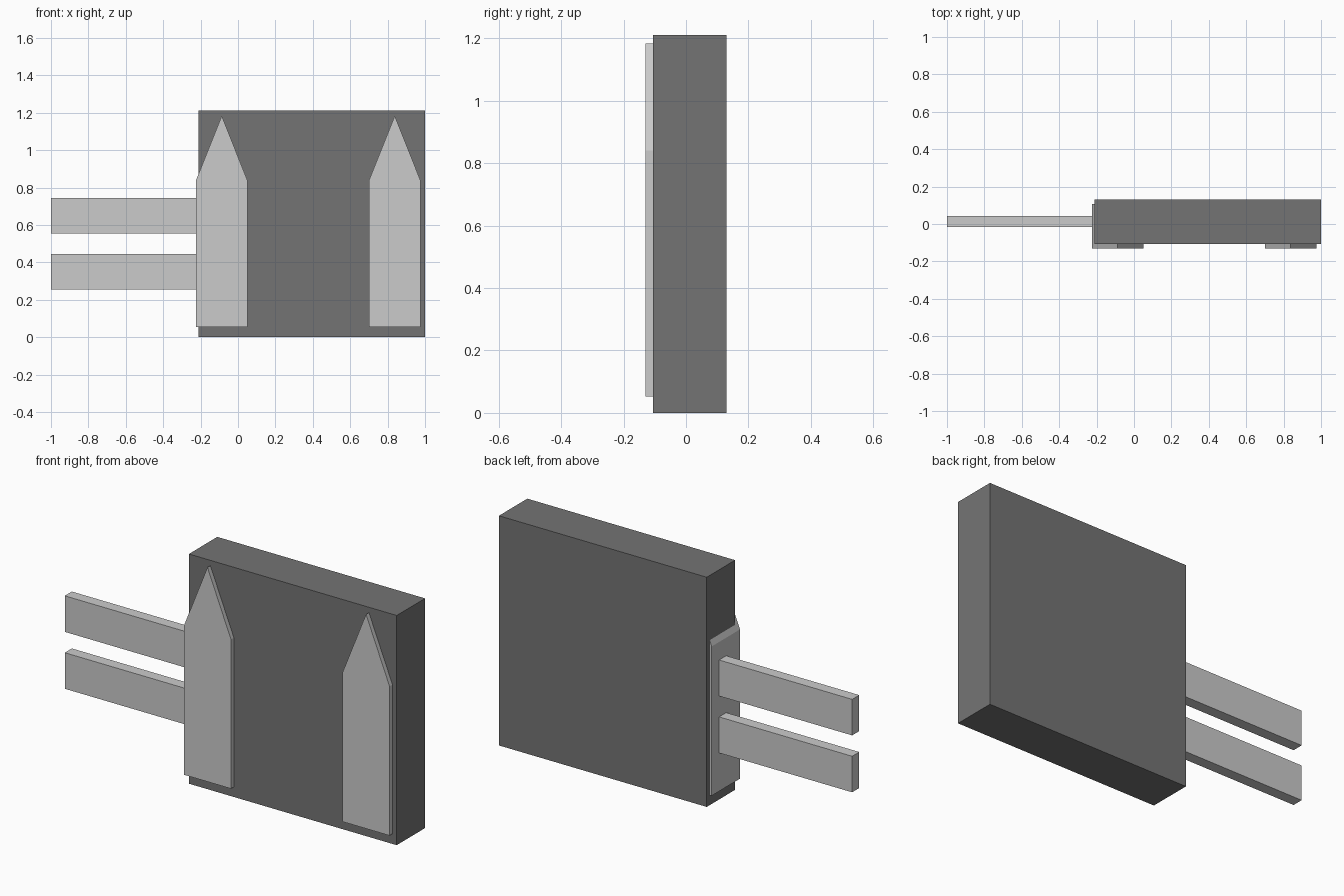
import bpy
import bmesh

cube = bpy.data.objects.get("Cube")
if cube:
    bpy.data.objects.remove(cube, do_unlink=True)


def make_material(name, grey):
    mat = bpy.data.materials.new(name)
    mat.use_nodes = True
    colour = (grey, grey, grey, 1)
    mat.diffuse_color = colour
    mat.node_tree.nodes["Principled BSDF"].inputs["Base Color"].default_value = colour
    return mat


def extrude_profile(name, outline, y_front, y_back, mat):
    """Extrude an (x, z) outline along the depth axis."""
    bm = bmesh.new()
    face = bm.faces.new([bm.verts.new((x, y_front, z)) for x, z in outline])
    result = bmesh.ops.extrude_face_region(bm, geom=[face])
    moved = [v for v in result["geom"] if isinstance(v, bmesh.types.BMVert)]
    bmesh.ops.translate(bm, verts=moved, vec=(0, y_back - y_front, 0))
    bmesh.ops.recalc_face_normals(bm, faces=bm.faces)
    mesh = bpy.data.meshes.new(name)
    bm.to_mesh(mesh)
    bm.free()
    mesh.materials.append(mat)
    obj = bpy.data.objects.new(name, mesh)
    bpy.context.collection.objects.link(obj)
    return obj


def rectangle(x0, x1, z0, z1):
    return [(x0, z0), (x1, z0), (x1, z1), (x0, z1)]


def picket_outline(x, half=0.137):
    return [(x - half, 0.053), (x + half, 0.053), (x + half, 0.84),
            (x, 1.183), (x - half, 0.84)]


dark = make_material("dark grey stone", 0.175)
pale = make_material("pale grey wood", 0.6)

# Solid post block
extrude_profile("post_block", rectangle(-0.212, 1, 0, 1.211), -0.106, 0.13, dark)

# Pointed pickets set through the block
for name, x in (("right_picket", -0.087), ("left_picket", 0.838)):
    extrude_profile(name, picket_outline(x), -0.13, 0.106, pale)

# Horizontal fence rails
for name, z in (("lower_rail", 0.35), ("upper_rail", 0.65)):
    extrude_profile(name, rectangle(-1, -0.2, z - 0.095, z + 0.095), -0.015, 0.044, pale)
